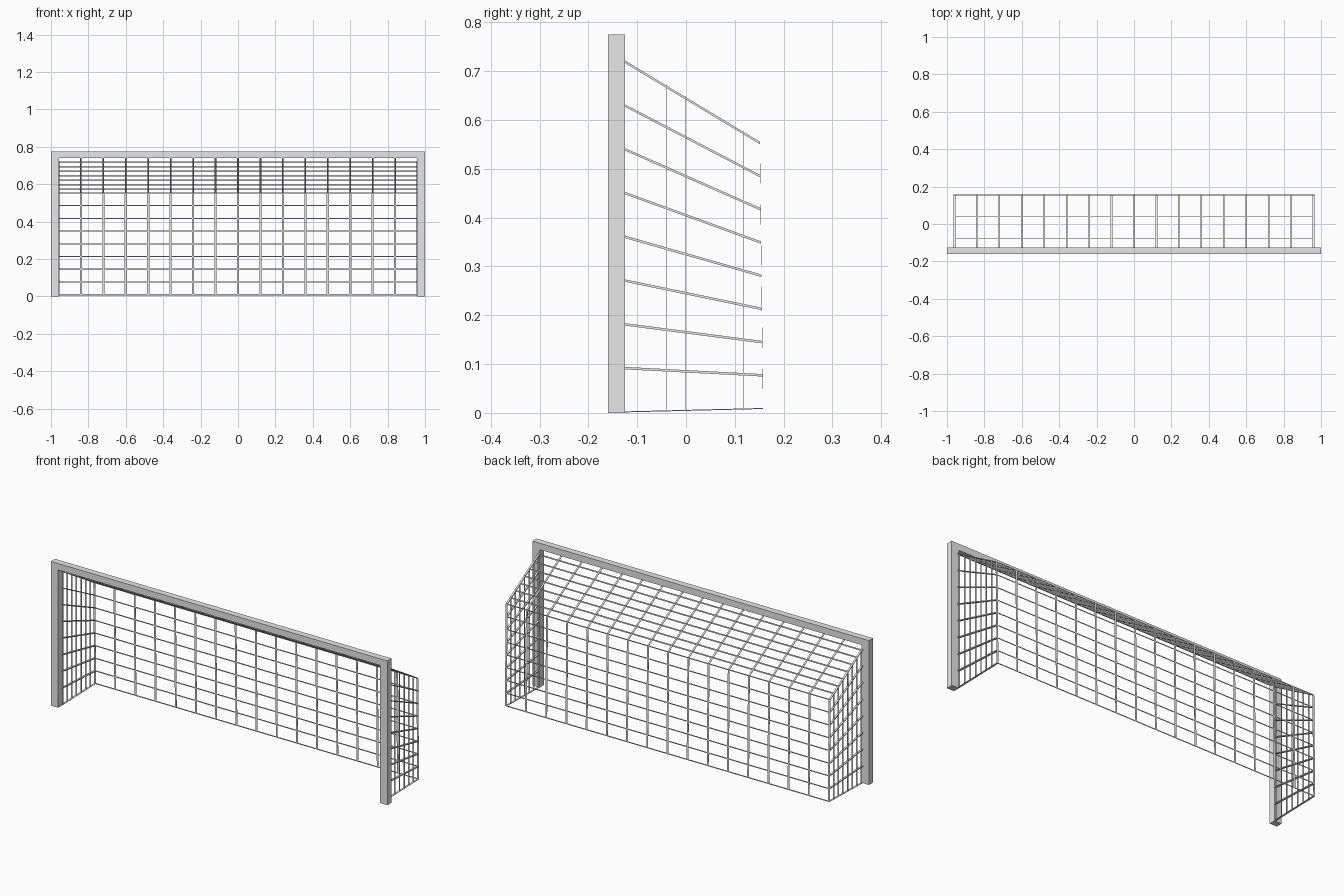
import bpy
import bmesh
from mathutils import Vector

cube = bpy.data.objects.get("Cube")
if cube:
    bpy.data.objects.remove(cube, do_unlink=True)

grey = bpy.data.materials.new("light_grey")
grey.use_nodes = True
colour = (0.8, 0.8, 0.8, 1)
grey.diffuse_color = colour
grey.node_tree.nodes["Principled BSDF"].inputs["Base Color"].default_value = colour

HALF = 0.96            # half width of the net
FRONT, ROWS, DEPTHS, COLUMNS = -0.125, 9, 8, 17
THIN = 0.0005


def finish(name, bm):
    bmesh.ops.recalc_face_normals(bm, faces=bm.faces)
    mesh = bpy.data.meshes.new(name)
    bm.to_mesh(mesh)
    bm.free()
    mesh.materials.append(grey)
    obj = bpy.data.objects.new(name, mesh)
    bpy.context.collection.objects.link(obj)


def strand(bm, a, b, u, v):
    """Flat strip from a to b, with full cross-section vectors u and v."""
    u, v = Vector(u) / 2, Vector(v) / 2
    rings = [[bm.verts.new(Vector(p) + s * u + t * v)
              for s, t in ((-1, -1), (1, -1), (1, 1), (-1, 1))] for p in (a, b)]
    for i in range(4):
        j = (i + 1) % 4
        bm.faces.new((rings[0][i], rings[0][j], rings[1][j], rings[1][i]))
    bm.faces.new(rings[0])
    bm.faces.new(rings[1])


def row_front(i):
    return 0.002 + 0.0898 * i


def row_back(i):
    return 0.009 + 0.0680 * i


def back_y(z):
    return 0.158 - 0.012 * z


TOP_FRONT, TOP_BACK = row_front(ROWS - 1), row_back(ROWS - 1)
TOP_Y = back_y(TOP_BACK)


def roof_z(y):
    return TOP_FRONT + (TOP_BACK - TOP_FRONT) * (y - FRONT) / (TOP_Y - FRONT)


# Square-section frame: two posts and a crossbar in one outline
bm = bmesh.new()
outline = ((-1, 0), (-0.957, 0), (-0.957, 0.74), (0.957, 0.74),
           (0.957, 0), (1, 0), (1, 0.775), (-1, 0.775))
face = bm.faces.new([bm.verts.new((x, -0.16, z)) for x, z in outline])
extruded = bmesh.ops.extrude_face_region(bm, geom=[face])["geom"]
bmesh.ops.translate(bm, vec=(0, 0.035, 0),
                    verts=[e for e in extruded if isinstance(e, bmesh.types.BMVert)])
finish("goal_frame", bm)

columns = [-HALF + 2 * HALF * i / (COLUMNS - 1) for i in range(COLUMNS)]
depths = [-0.118 + 0.0392 * j for j in range(DEPTHS - 1)]

# Back net: upright strips and level strips
bm = bmesh.new()
for x in columns:
    strand(bm, (x, back_y(0), 0.008), (x, TOP_Y, TOP_BACK), (0.011, 0, 0), (0, THIN, 0))
for i in range(ROWS):
    z = row_back(i)
    strand(bm, (-HALF, back_y(z), z), (HALF, back_y(z), z), (0, THIN, 0), (0, 0, 0.006))
finish("back_net", bm)

# Sloping roof net: strips running back from the crossbar and strips across
bm = bmesh.new()
bar_y = FRONT - 0.029
for x in columns[1:-1]:
    strand(bm, (x, bar_y, roof_z(bar_y)), (x, TOP_Y, TOP_BACK),
           (0.009, 0, 0), (0, 0, 0.003))
for y in depths:
    strand(bm, (-HALF, y, roof_z(y)), (HALF, y, roof_z(y)), (0, THIN, 0), (0, 0, 0.008))
finish("roof_net", bm)

# Side nets: fanned rows and upright strips
for side, name in ((1, "left_side_net"), (-1, "right_side_net")):
    bm = bmesh.new()
    x = side * HALF
    for i in range(ROWS):
        thick = 0.002 if i == 0 else 0.005
        z = row_back(i)
        strand(bm, (x, FRONT - 0.002, row_front(i)), (x, back_y(z), z),
               (0.010, 0, 0), (0, 0, thick))
    for y in depths:
        strand(bm, (x, y, 0.005), (x, y, roof_z(y)), (0.008, 0, 0), (0, THIN, 0))
    finish(name, bm)
